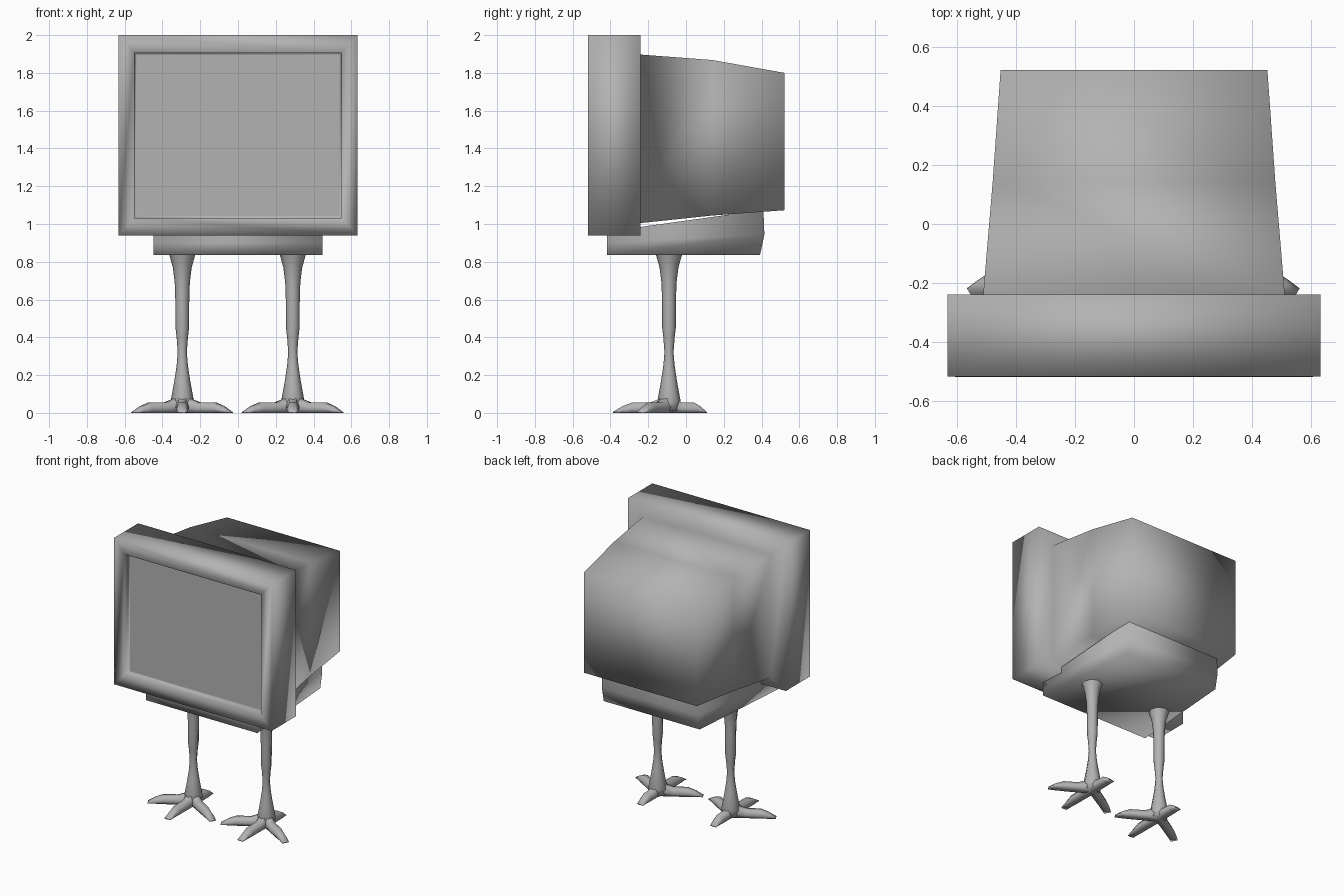
import bpy, bmesh, math
from mathutils import Vector

if "Cube" in bpy.data.objects:
    bpy.data.objects.remove(bpy.data.objects["Cube"])

grey = bpy.data.materials.new("plain_grey")
grey.diffuse_color = (0.45, 0.45, 0.45, 1)
grey.use_nodes = True
grey.node_tree.nodes["Principled BSDF"].inputs["Base Color"].default_value = grey.diffuse_color


def loft(name, rings, start=True, end=True):
    """Skin a list of equal-length point rings, with optional end caps."""
    bm = bmesh.new()
    loops = [[bm.verts.new(p) for p in ring] for ring in rings]
    n = len(loops[0])
    for a, b in zip(loops, loops[1:]):
        for i in range(n):
            j = (i + 1) % n
            bm.faces.new((a[i], a[j], b[j], b[i]))
    if start:
        bm.faces.new(loops[0][::-1])
    if end:
        bm.faces.new(loops[-1])
    bmesh.ops.recalc_face_normals(bm, faces=bm.faces)
    mesh = bpy.data.meshes.new(name)
    bm.to_mesh(mesh)
    bm.free()
    for f in mesh.polygons:
        f.use_smooth = True
    mesh.materials.append(grey)
    obj = bpy.data.objects.new(name, mesh)
    bpy.context.collection.objects.link(obj)
    return obj


def upright(y, w, z0, z1):
    return [(-w, y, z0), (w, y, z0), (w, y, z1), (-w, y, z1)]


# Monitor housing: recessed screen, bezel, then the tapering tube cover
loft("monitor_housing", [
    upright(-0.47, 0.535, 1.045, 1.893),
    upright(-0.47, 0.547, 1.033, 1.905),
    upright(-0.52, 0.547, 1.033, 1.905),
    upright(-0.518, 0.633, 0.94, 2.0),
    upright(-0.24, 0.633, 0.94, 2.0),
    upright(-0.24, 0.512, 1.005, 1.897),
    upright(0.14, 0.48, 1.045, 1.868),
    upright(0.522, 0.453, 1.073, 1.80),
])


# Pedestal under the housing, narrower towards the back
def level(z0, z1, y0, y1):
    return [(-0.447, y0, z0), (0.447, y0, z0), (0.385, y1, z1), (-0.385, y1, z1)]


loft("pedestal", [
    level(0.836, 0.836, -0.417, 0.392),
    level(0.90, 0.945, -0.417, 0.415),
    level(0.96, 1.075, -0.417, 0.41),
], end=False)

LEG_Y = -0.09
# (height, radius) down a bird leg
LEG = [(0.84, 0.07), (0.82, 0.064), (0.77, 0.05), (0.69, 0.04), (0.60, 0.037),
       (0.45, 0.036), (0.40, 0.03), (0.32, 0.024), (0.25, 0.03), (0.17, 0.042),
       (0.06, 0.062), (0.01, 0.055)]
# (distance, half width, top height) along a toe
TOE = [(0.0, 0.038, 0.12), (0.06, 0.036, 0.07), (0.10, 0.035, 0.056),
       (0.20, 0.034, 0.054), (0.25, 0.031, 0.035), (0.30, 0.025, 0.005)]


def toe(name, x, angle, length):
    d = Vector((math.cos(angle), math.sin(angle), 0))
    s = Vector((-d.y, d.x, 0))
    rings = []
    for t, w, top in TOE:
        c = Vector((x, LEG_Y, 0)) + d * (t * length / 0.30)
        rings.append([c + s * (u * w) + Vector((0, 0, v * top))
                      for u, v in ((-0.65, 0), (0.65, 0), (1, 0.4),
                                   (0.55, 1), (-0.55, 1), (-1, 0.4))])
    loft(name, rings, start=False)


# Two legs, each with three front toes and one back toe
for side, x in (("left", -0.295), ("right", 0.29)):
    loft(side + "_leg", [
        [(x + r * math.cos(k * math.pi / 4), LEG_Y + r * math.sin(k * math.pi / 4), z)
         for k in range(8)] for z, r in LEG], start=False)
    for part, deg, length in (("front", -90, 0.297), ("outer", -30, 0.300),
                              ("inner", 210, 0.300), ("back", 90, 0.20)):
        toe(f"{side}_{part}_toe", x, math.radians(deg), length)
